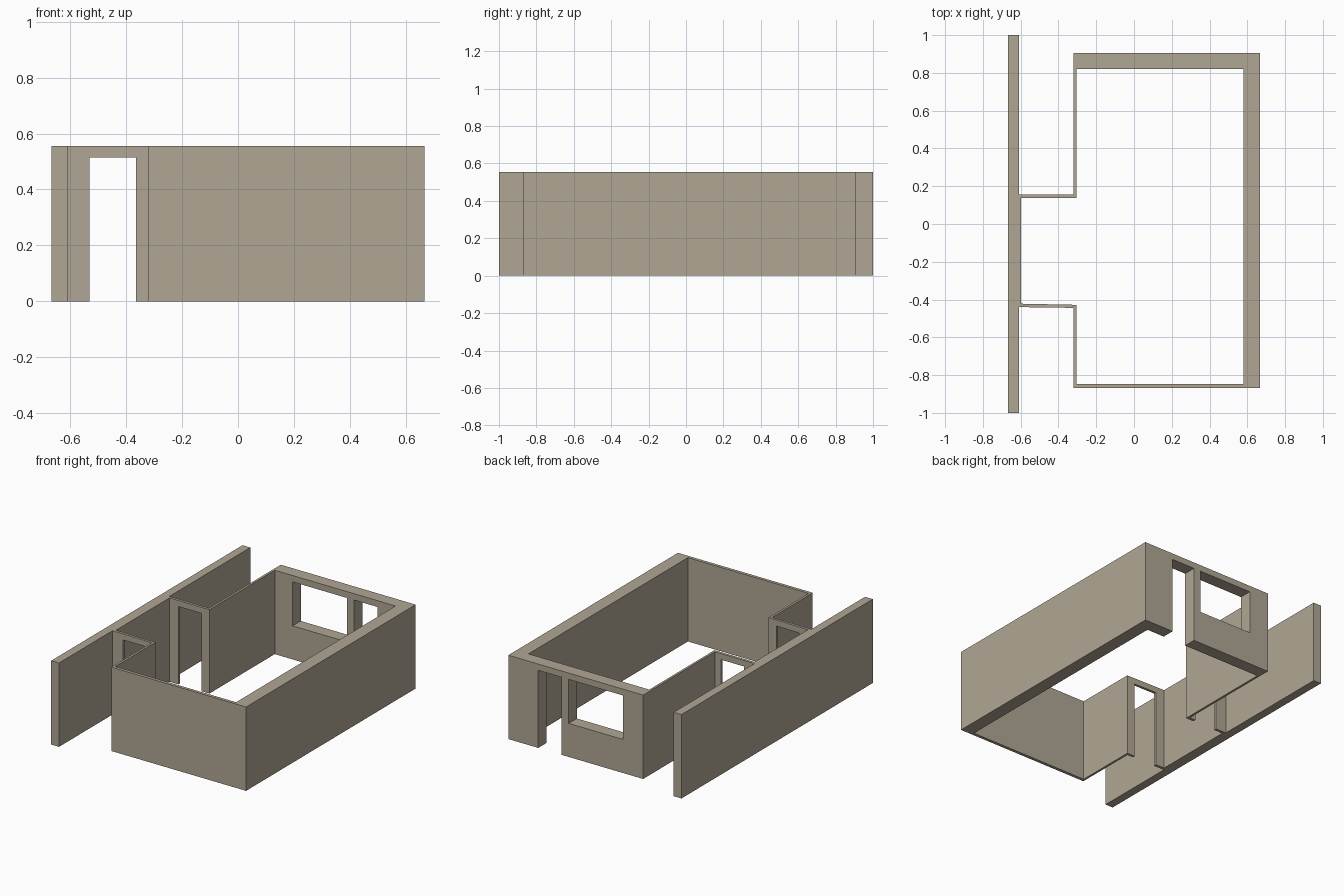
import bpy
import bmesh

if "Cube" in bpy.data.objects:
    bpy.data.objects.remove(bpy.data.objects["Cube"])

HEIGHT = 0.555

plaster = bpy.data.materials.new("warm_grey_plaster")
plaster.diffuse_color = (0.434, 0.381, 0.296, 1)
plaster.use_nodes = True
plaster.node_tree.nodes["Principled BSDF"].inputs["Base Color"].default_value = plaster.diffuse_color


def prism(name, outline, z0, z1):
    """Extrude a floor-plan outline between two heights."""
    bm = bmesh.new()
    face = bm.faces.new([bm.verts.new((x, y, z0)) for x, y in outline])
    top = bmesh.ops.extrude_face_region(bm, geom=[face])["geom"]
    verts = [v for v in top if isinstance(v, bmesh.types.BMVert)]
    bmesh.ops.translate(bm, verts=verts, vec=(0, 0, z1 - z0))
    bmesh.ops.recalc_face_normals(bm, faces=bm.faces)
    mesh = bpy.data.meshes.new(name)
    bm.to_mesh(mesh)
    bm.free()
    mesh.materials.append(plaster)
    obj = bpy.data.objects.new(name, mesh)
    bpy.context.collection.objects.link(obj)
    return obj


def box(name, x0, x1, y0, y1, z0, z1):
    return prism(name, [(x0, y0), (x1, y0), (x1, y1), (x0, y1)], z0, z1)


# Walls: outer outline with the long party wall on the left
walls = prism("walls", [
    (-0.667, -1), (-0.61, -1), (-0.61, -0.44), (-0.32, -0.444),
    (-0.32, -0.868), (0.667, -0.868), (0.667, 0.905), (-0.32, 0.905),
    (-0.32, 0.155), (-0.61, 0.155), (-0.61, 1), (-0.667, 1)], 0, HEIGHT)

# Cutters: room interior, hall doors, back door and window
cutters = [
    prism("room_cutter", [
        (-0.597, 0.137), (-0.597, -0.422), (-0.305, -0.428),
        (-0.305, -0.847), (0.579, -0.847), (0.579, 0.82),
        (-0.305, 0.82), (-0.305, 0.137)], -0.1, HEIGHT + 0.1),
    box("front_door_cutter", -0.532, -0.364, -0.5, -0.36, -0.1, 0.515),
    box("rear_door_cutter", -0.532, -0.364, 0.08, 0.22, -0.1, 0.515),
    box("back_door_cutter", 0.276, 0.448, 0.75, 1, -0.1, 0.513),
    box("window_cutter", -0.174, 0.225, 0.75, 1, 0.222, 0.513),
]
for cutter in cutters:
    cutter.hide_render = True
    mod = walls.modifiers.new(cutter.name, "BOOLEAN")
    mod.operation = "DIFFERENCE"
    mod.solver = "EXACT"
    mod.object = cutter

# Apply the cuts and drop the cutters
graph = bpy.context.evaluated_depsgraph_get()
cut_mesh = bpy.data.meshes.new_from_object(walls.evaluated_get(graph))
walls.modifiers.clear()
walls.data = cut_mesh
for cutter in cutters:
    bpy.data.objects.remove(cutter)
